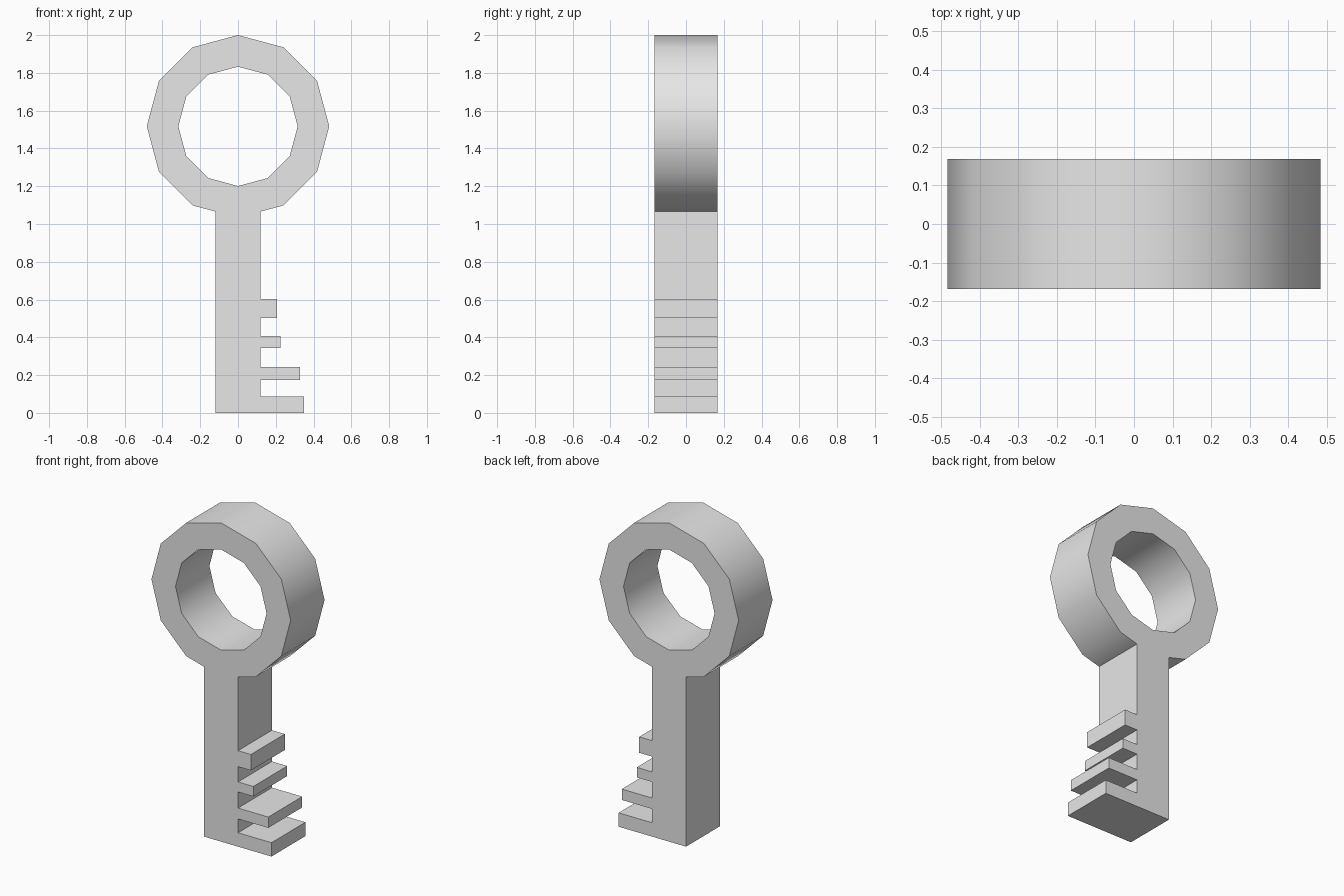
import bpy
import bmesh
from math import sin, cos, pi, radians, tan

cube = bpy.data.objects.get("Cube")
if cube:
    bpy.data.objects.remove(cube, do_unlink=True)

SIDES = 12
CENTRE_Z, OUTER, INNER = 1.517, 0.483, 0.316
HALF_DEPTH = 0.168
HALF_SHANK = 0.118
# Teeth from the tip upward: bottom, top, reach
TEETH = [(0, 0.087, 0.35), (0.174, 0.242, 0.328),
         (0.343, 0.406, 0.224), (0.502, 0.602, 0.207)]

bm = bmesh.new()


def flat_face(points):
    bm.faces.new([bm.verts.new((x, -HALF_DEPTH, z)) for x, z in points])


def ring_point(radius, i):
    a = 2 * pi * i / SIDES
    return radius * sin(a), CENTRE_Z - radius * cos(a)


# Points where the shank meets the lowest two sides of the bow
tip = ring_point(OUTER, 0)
join_z = tip[1] + HALF_SHANK * tan(pi / SIDES)
join_right, join_left = (HALF_SHANK, join_z), (-HALF_SHANK, join_z)

# Bow: a faceted ring, with the joining points added to its rim
for i in range(SIDES):
    rim = [ring_point(OUTER, i), ring_point(OUTER, i + 1)]
    if i == 0:
        rim.insert(1, join_right)
    elif i == SIDES - 1:
        rim.insert(1, join_left)
    flat_face(rim + [ring_point(INNER, i + 1), ring_point(INNER, i)])

# Shank and teeth: one stepped outline
outline = [join_right, tip, join_left, (-HALF_SHANK, 0)]
for low, high, reach in TEETH:
    if low > 0:
        outline.append((HALF_SHANK, low))
    outline += [(reach, low), (reach, high), (HALF_SHANK, high)]
flat_face(outline)

# Weld the profile and give it depth
bmesh.ops.remove_doubles(bm, verts=bm.verts[:], dist=0.0005)
result = bmesh.ops.extrude_face_region(bm, geom=bm.faces[:])
moved = [g for g in result["geom"] if isinstance(g, bmesh.types.BMVert)]
bmesh.ops.translate(bm, verts=moved, vec=(0, 2 * HALF_DEPTH, 0))
bmesh.ops.recalc_face_normals(bm, faces=bm.faces[:])

mesh = bpy.data.meshes.new("key")
bm.to_mesh(mesh)
bm.free()
key = bpy.data.objects.new("key", mesh)
bpy.context.collection.objects.link(key)

# Plain grey finish
grey = bpy.data.materials.new("plain grey")
grey.use_nodes = True
grey.diffuse_color = (0.8, 0.8, 0.8, 1)
grey.node_tree.nodes["Principled BSDF"].inputs["Base Color"].default_value = (0.8, 0.8, 0.8, 1)
mesh.materials.append(grey)

# Smooth rim, crisp corners
bpy.ops.object.select_all(action="DESELECT")
key.select_set(True)
bpy.context.view_layer.objects.active = key
bpy.ops.object.shade_smooth_by_angle(angle=radians(40))
